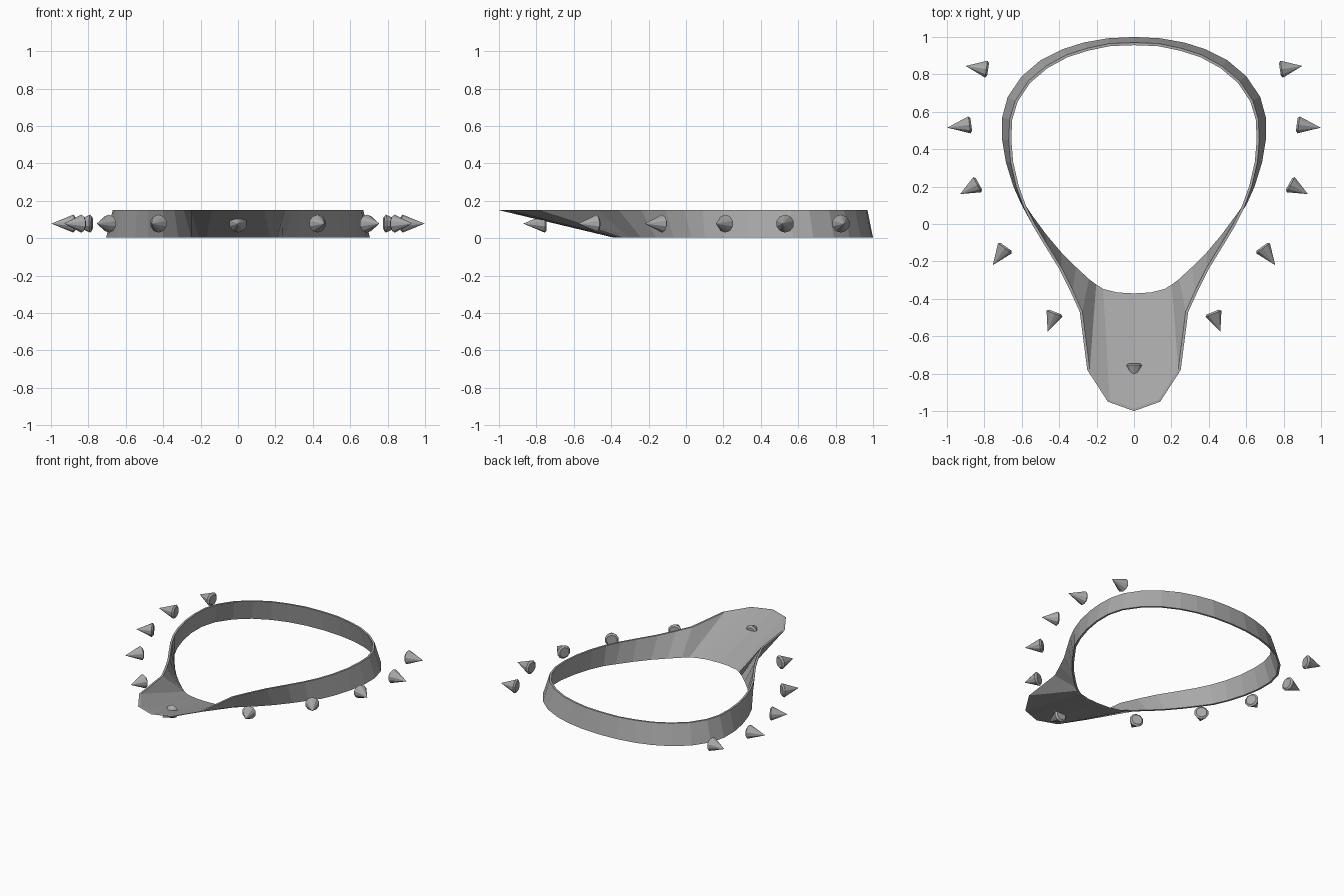
import bpy, bmesh
from mathutils import Vector

cube = bpy.data.objects.get("Cube")
if cube:
    bpy.data.objects.remove(cube, do_unlink=True)


def make_material(name, colour):
    mat = bpy.data.materials.new(name)
    mat.use_nodes = True
    mat.diffuse_color = colour
    mat.node_tree.nodes["Principled BSDF"].inputs["Base Color"].default_value = colour
    return mat


grey = make_material("plain grey", (0.4, 0.4, 0.4, 1))


def add_object(name, bm):
    bmesh.ops.recalc_face_normals(bm, faces=bm.faces[:])
    mesh = bpy.data.meshes.new(name)
    bm.to_mesh(mesh)
    bm.free()
    mesh.materials.append(grey)
    obj = bpy.data.objects.new(name, mesh)
    bpy.context.collection.objects.link(obj)
    return obj


BOTTOM, TOP, THICKNESS = 0.003, 0.15, 0.014

# Half outlines of the band's lower and upper rims, from front to back
lower = [(0, -.385), (.09, -.38), (.17, -.36), (.21, -.335), (.25, -.305),
         (.32, -.24), (.4, -.16), (.48, -.065), (.55, .03), (.6, .1),
         (.645, .2), (.685, .33), (.705, .45), (.705, .57), (.675, .68),
         (.6, .79), (.5, .875), (.38, .935), (.27, .97), (.14, .993), (0, 1)]
upper = [(0, -1), (.07, -.975), (.14, -.95), (.25, -.78), (.29, -.47),
         (.34, -.36), (.4, -.24), (.48, -.11), (.54, -.01), (.59, .09),
         (.63, .2), (.66, .33), (.67, .45), (.665, .56), (.635, .66),
         (.565, .765), (.47, .845), (.36, .905), (.25, .94), (.13, .965), (0, .97)]


def full_loop(half, z):
    mirrored = [(-x, y) for x, y in half[-2:0:-1]]
    return [Vector((x, y, z)) for x, y in half + mirrored]


def inset_loop(loop):
    """Move every point inward along the outline's horizontal normal."""
    result = []
    for i, p in enumerate(loop):
        tangent = (loop[(i + 1) % len(loop)] - loop[i - 1]).normalized()
        result.append(p + Vector((-tangent.y, tangent.x, 0)) * THICKNESS)
    return result


# Band: a thin closed wall that flares into a sloping scoop at the front
bm = bmesh.new()
low, high = full_loop(lower, BOTTOM), full_loop(upper, TOP)
rings = [[bm.verts.new(p) for p in loop]
         for loop in (low, high, inset_loop(high), inset_loop(low))]
count = len(low)
for r in range(len(rings)):
    a, b = rings[r], rings[(r + 1) % len(rings)]
    for i in range(count):
        j = (i + 1) % count
        bm.faces.new((a[i], a[j], b[j], b[i]))
add_object("collar_band", bm)

# Spikes: faceted cones with a small chamfer behind the shoulder
SPIKE_Z, RADIUS, SIDES = 0.078, 0.048, 10


def add_spike(name, base, tip):
    start, end = Vector((*base, SPIKE_Z)), Vector((*tip, SPIKE_Z))
    axis = end - start
    bm = bmesh.new()
    bmesh.ops.create_cone(bm, cap_ends=True, segments=SIDES, radius1=RADIUS,
                          radius2=0, depth=1)
    back = [f for f in bm.faces if len(f.verts) == SIDES]
    for v in bm.verts:
        v.co.z = (v.co.z + 0.5) * axis.length
    bmesh.ops.inset_region(bm, faces=back, thickness=0.012, depth=0.01)
    turn = axis.to_track_quat("Z", "Y")
    for v in bm.verts:
        v.co = turn @ v.co + start
    add_object(name, bm)


spikes = {"back": ((.79, .828), (.9, .845)),
          "rear_side": ((.88, .53), (.998, .515)),
          "middle_side": ((.838, .21), (.93, .16)),
          "front_side": ((.69, -.13), (.755, -.22)),
          "scoop_side": ((.425, -.48), (.462, -.575))}
for label, ends in spikes.items():
    for side, sign in (("left", 1), ("right", -1)):
        base, tip = [(sign * x, y) for x, y in ends]
        add_spike(f"{label}_spike_{side}", base, tip)
add_spike("front_spike", (0, -.755), (0, -.87))
